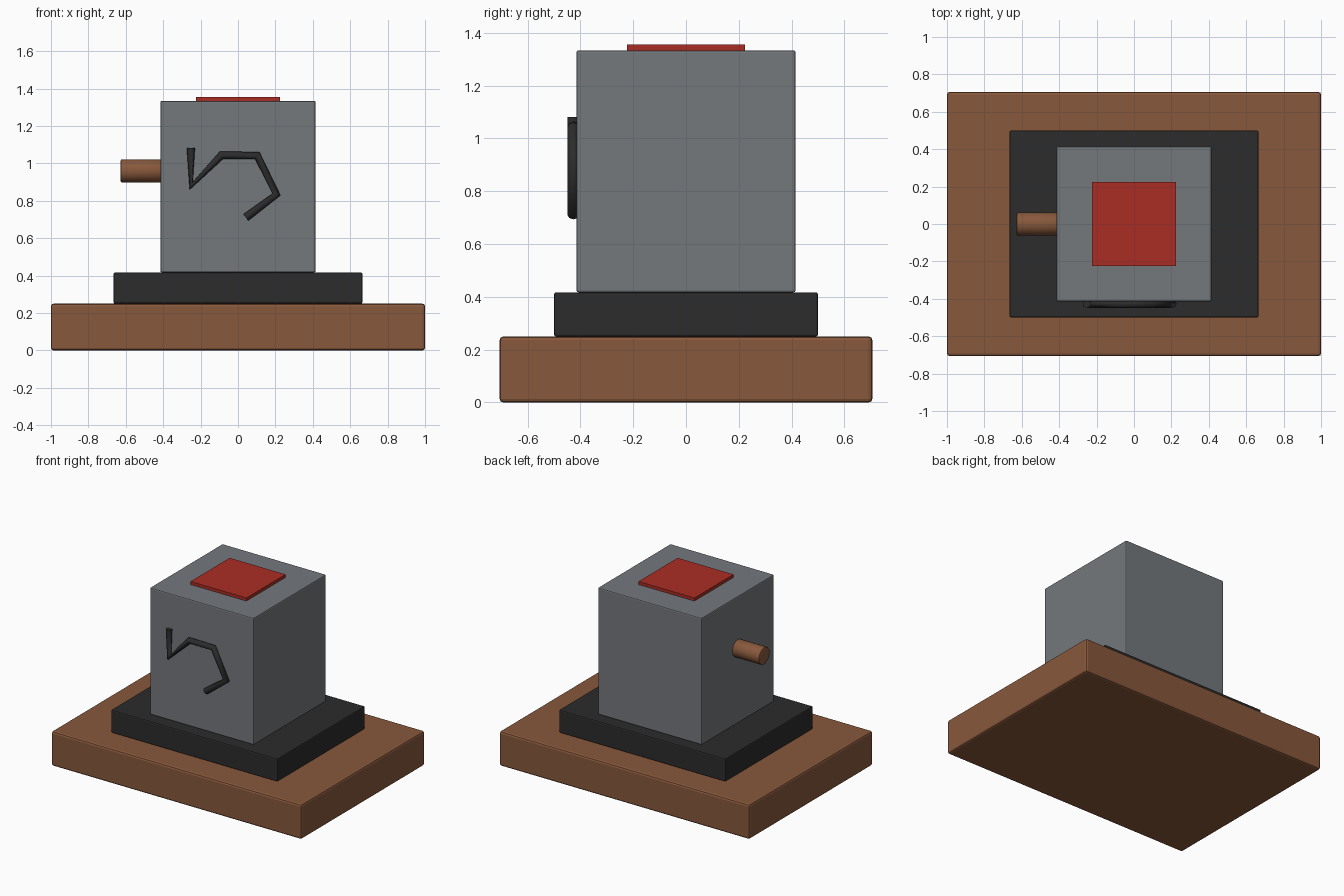
import bpy, math

if "Cube" in bpy.data.objects:
    bpy.data.objects.remove(bpy.data.objects["Cube"])


def material(name, rgb):
    m = bpy.data.materials.new(name)
    m.diffuse_color = (*rgb, 1.0)
    m.use_nodes = True
    m.node_tree.nodes["Principled BSDF"].inputs["Base Color"].default_value = m.diffuse_color
    return m


brown = material("warm_brown", (0.245, 0.098, 0.045))
black = material("soft_black", (0.025, 0.025, 0.025))
grey = material("steel_grey", (0.174, 0.188, 0.202))
red = material("brick_red", (0.40, 0.027, 0.018))


def finish(obj, name, mat, bevel=0.0, segments=2):
    obj.name = name
    obj.data.materials.append(mat)
    if bevel:
        mod = obj.modifiers.new("edge_bevel", "BEVEL")
        mod.width = bevel
        mod.segments = segments
        mod.limit_method = "ANGLE"
        mod.angle_limit = math.radians(40)
        bpy.ops.object.modifier_apply(modifier=mod.name)
    return obj


def block(name, hx, hy, z0, z1, mat, bevel=0.0):
    """Box centred on the z axis, from half sizes and a height range."""
    bpy.ops.mesh.primitive_cube_add(size=2, location=(0, 0, (z0 + z1) / 2))
    obj = bpy.context.object
    obj.scale = (hx, hy, (z1 - z0) / 2)
    bpy.ops.object.transform_apply(location=False, rotation=False, scale=True)
    return finish(obj, name, mat, bevel)


# Stacked blocks
block("wooden_base", 1.0, 0.706, 0.0, 0.25, brown, 0.014)
block("plinth", 0.665, 0.5, 0.25, 0.417, black, 0.008)
block("body", 0.415, 0.415, 0.417, 1.334, grey, 0.008)
block("top_plate", 0.2235, 0.2235, 1.33, 1.356, red)

# Round handle sticking out of the left side
bpy.ops.mesh.primitive_cylinder_add(
    vertices=24, radius=0.062, depth=0.238,
    location=(-0.509, 0, 0.96), rotation=(0, math.pi / 2, 0))
finish(bpy.context.object, "side_handle", brown, 0.008)
bpy.ops.object.shade_smooth_by_angle(angle=math.radians(35))

# Bent wire hook on the front face
path = [(-0.252, 1.082), (-0.25, 0.88), (-0.088, 1.044),
        (0.103, 1.042), (0.206, 0.834), (0.042, 0.711)]
curve = bpy.data.curves.new("front_hook", "CURVE")
curve.dimensions = "3D"
curve.bevel_depth = 0.022
curve.bevel_resolution = 2
curve.use_fill_caps = True
spline = curve.splines.new("POLY")
spline.points.add(len(path) - 1)
for point, (x, z) in zip(spline.points, path):
    point.co = (x, -0.427, z, 1)
hook = bpy.data.objects.new("front_hook", curve)
bpy.context.collection.objects.link(hook)
curve.materials.append(black)
